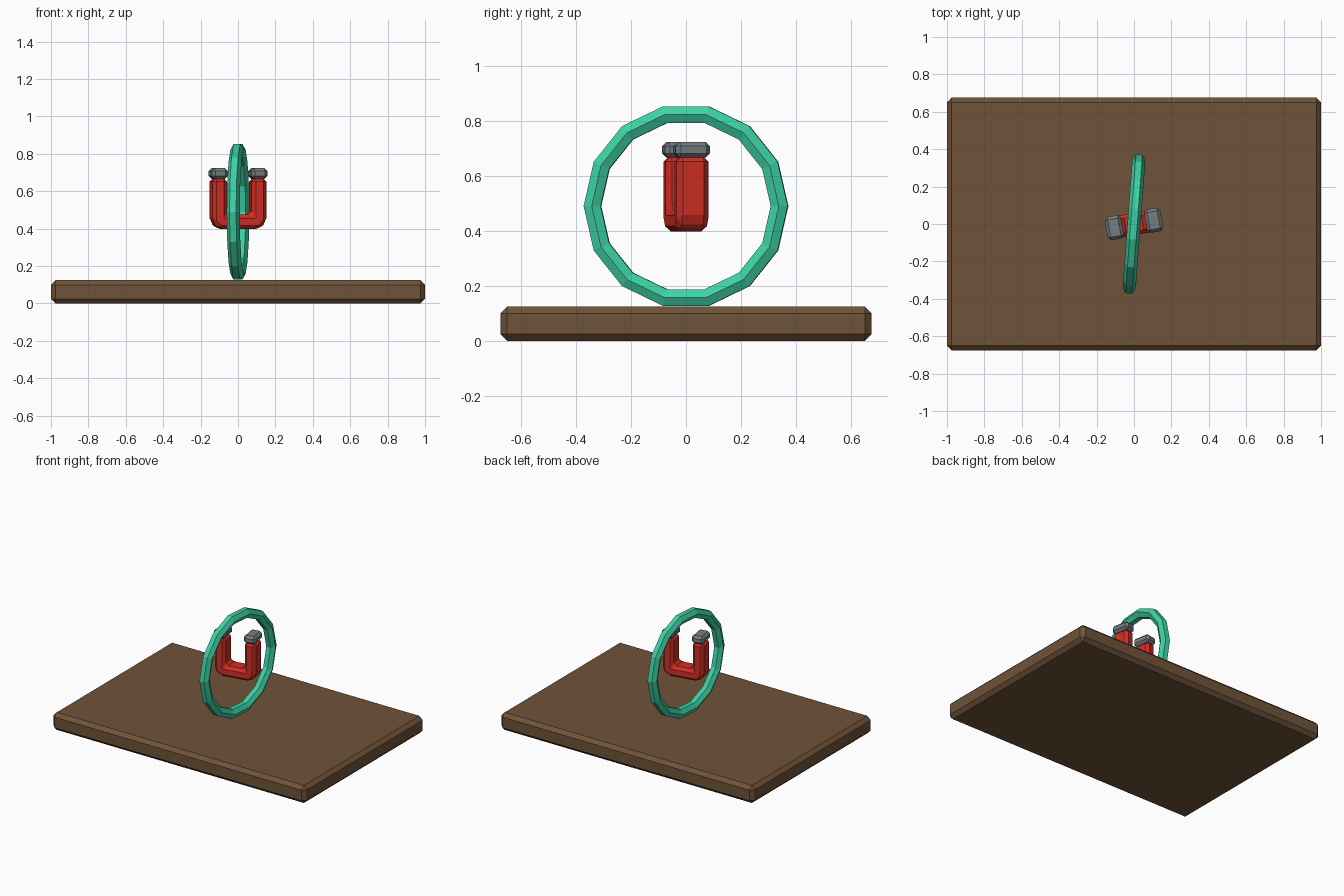
import bpy, bmesh, math

if "Cube" in bpy.data.objects:
    bpy.data.objects.remove(bpy.data.objects["Cube"])


def material(name, color):
    m = bpy.data.materials.new(name)
    m.diffuse_color = (*color, 1)
    m.use_nodes = True
    m.node_tree.nodes["Principled BSDF"].inputs["Base Color"].default_value = m.diffuse_color
    return m


BROWN = material("brown wood", (0.160, 0.087, 0.041))
RED = material("red paint", (0.64, 0.027, 0.018))
GREEN = material("sea green", (0.047, 0.64, 0.37))
GREY = material("steel grey", (0.175, 0.205, 0.225))


def finish(name, bm, mat, bevel=0, loc=(0, 0, 0), turn=0):
    """Turn a bmesh into a flat-shaded object with an optional chamfer."""
    bmesh.ops.recalc_face_normals(bm, faces=bm.faces[:])
    mesh = bpy.data.meshes.new(name)
    bm.to_mesh(mesh)
    bm.free()
    mesh.materials.append(mat)
    ob = bpy.data.objects.new(name, mesh)
    bpy.context.collection.objects.link(ob)
    ob.location = loc
    ob.rotation_euler.z = math.radians(turn)
    if bevel:
        mod = ob.modifiers.new("chamfer", 'BEVEL')
        mod.width, mod.segments = bevel, 1
        mod.limit_method = 'ANGLE'
        mod.angle_limit = math.radians(30)
    return ob


def box(name, size, mat, bevel, loc, turn=0):
    bm = bmesh.new()
    bmesh.ops.create_cube(bm, size=1)
    bmesh.ops.scale(bm, vec=size, verts=bm.verts[:])
    return finish(name, bm, mat, bevel, loc, turn)


# Base board
box("base_board", (2, 1.35, 0.125), BROWN, 0.025, (0, 0, 0.0625))

# Upright ring: 14 segments with a six-sided section
SIDES, SECTION = 14, 6
R, HALF_DEPTH, HALF_WIDTH = 0.341, 0.031, 0.035
bm = bmesh.new()
loops = []
for i in range(SIDES):
    a = 2 * math.pi * i / SIDES
    loop = []
    for j in range(SECTION):
        b = 2 * math.pi * (j + 0.5) / SECTION
        r = R + HALF_DEPTH * math.cos(b) / math.cos(math.pi / 6)
        loop.append(bm.verts.new((HALF_WIDTH * math.sin(b),
                                  r * math.cos(a), r * math.sin(a))))
    loops.append(loop)
for i in range(SIDES):
    p, q = loops[i], loops[(i + 1) % SIDES]
    for j in range(SECTION):
        k = (j + 1) % SECTION
        bm.faces.new((p[j], q[j], q[k], p[k]))
finish("ring", bm, GREEN, 0, (0, 0, 0.49), -4.3)

# U-shaped magnet body: half profile mirrored, then extruded
TURN, DEPTH = 10.5, 0.118
half = [(0.107, 0.397), (0.147, 0.437), (0.147, 0.672), (0.067, 0.672), (0.067, 0.475)]
profile = half + [(-x, z) for x, z in reversed(half)]
bm = bmesh.new()
face = bm.faces.new([bm.verts.new((x, -DEPTH / 2, z)) for x, z in profile])
ext = bmesh.ops.extrude_face_region(bm, geom=[face])
bmesh.ops.translate(bm, vec=(0, DEPTH, 0),
                    verts=[g for g in ext["geom"] if isinstance(g, bmesh.types.BMVert)])
finish("magnet_body", bm, RED, 0.02, turn=TURN)

# Steel pole tips on both arms
for name, side in (("left_pole_tip", -1), ("right_pole_tip", 1)):
    t = math.radians(TURN)
    box(name, (0.087, 0.126, 0.058), GREY, 0.016,
        (side * 0.107 * math.cos(t), side * 0.107 * math.sin(t), 0.695), TURN)
